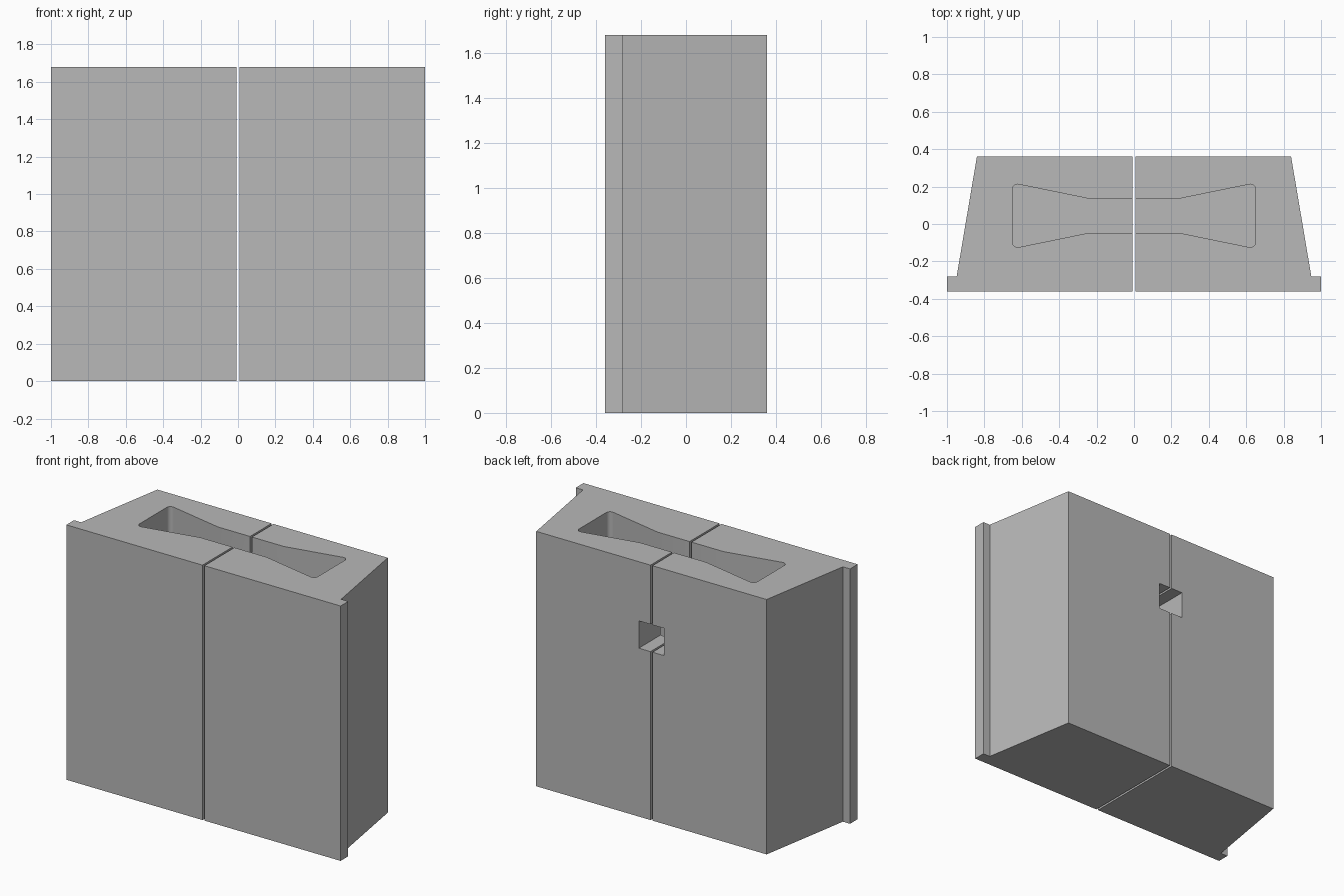
import bpy, bmesh

HEIGHT = 1.68
FLOOR = 0.24
GAP = 0.007

old = bpy.data.objects.get("Cube")
if old:
    bpy.data.objects.remove(old)

grey = bpy.data.materials.new("plain grey")
grey.use_nodes = True
colour = (0.48, 0.48, 0.48, 1)
grey.diffuse_color = colour
grey.node_tree.nodes["Principled BSDF"].inputs["Base Color"].default_value = colour


def prism(name, outline, z0, z1, round_from=None):
    """Extrude a plan outline upwards, rounding upright edges beyond round_from."""
    bm = bmesh.new()
    face = bm.faces.new([bm.verts.new((x, y, z0)) for x, y in outline])
    top = bmesh.ops.extrude_face_region(bm, geom=[face])["geom"]
    bmesh.ops.translate(bm, vec=(0, 0, z1 - z0),
                        verts=[v for v in top if isinstance(v, bmesh.types.BMVert)])
    if round_from is not None:
        upright = [e for e in bm.edges
                   if abs(e.verts[0].co.z - e.verts[1].co.z) > 0.01
                   and abs(e.verts[0].co.x) > round_from]
        bmesh.ops.bevel(bm, geom=upright, offset=0.035, segments=6,
                        profile=0.5, affect='EDGES')
    bmesh.ops.recalc_face_normals(bm, faces=bm.faces[:])
    mesh = bpy.data.meshes.new(name)
    bm.to_mesh(mesh)
    bm.free()
    mesh.materials.append(grey)
    obj = bpy.data.objects.new(name, mesh)
    bpy.context.collection.objects.link(obj)
    return obj


def select(obj):
    bpy.ops.object.select_all(action='DESELECT')
    obj.select_set(True)
    bpy.context.view_layer.objects.active = obj


# Tapered half block with a thin flange along the front outer edge
half = [(GAP, -0.36), (1, -0.36), (1, -0.28), (0.948, -0.28), (0.84, 0.36), (GAP, 0.36)]

# Bow-tie pocket open at the top
pocket_half = [(0.24, -0.047), (0.65, -0.131), (0.65, 0.219), (0.24, 0.135)]
pocket = pocket_half + [(-x, y) for x, y in reversed(pocket_half)]
pocket_cutter = prism("pocket_cutter", pocket, FLOOR, HEIGHT + 0.1, round_from=0.5)

# Square window from the back into the pocket
window = [(-0.092, 0.05), (0.092, 0.05), (0.092, 0.5), (-0.092, 0.5)]
window_cutter = prism("window_cutter", window, 1.11, 1.29)
cutters = [pocket_cutter, window_cutter]
for cutter in cutters:
    cutter.hide_render = True

# Two mirrored halves with a narrow seam between them
for name, side in (("left_half", 1), ("right_half", -1)):
    block = prism(name, [(side * x, y) for x, y in half], 0, HEIGHT)
    select(block)
    for cutter in cutters:
        cut = block.modifiers.new(cutter.name, 'BOOLEAN')
        cut.operation = 'DIFFERENCE'
        cut.solver = 'EXACT'
        cut.object = cutter
        bpy.ops.object.modifier_apply(modifier=cut.name)
    bpy.ops.object.shade_smooth_by_angle(angle=0.4)

for cutter in cutters:
    bpy.data.objects.remove(cutter)
